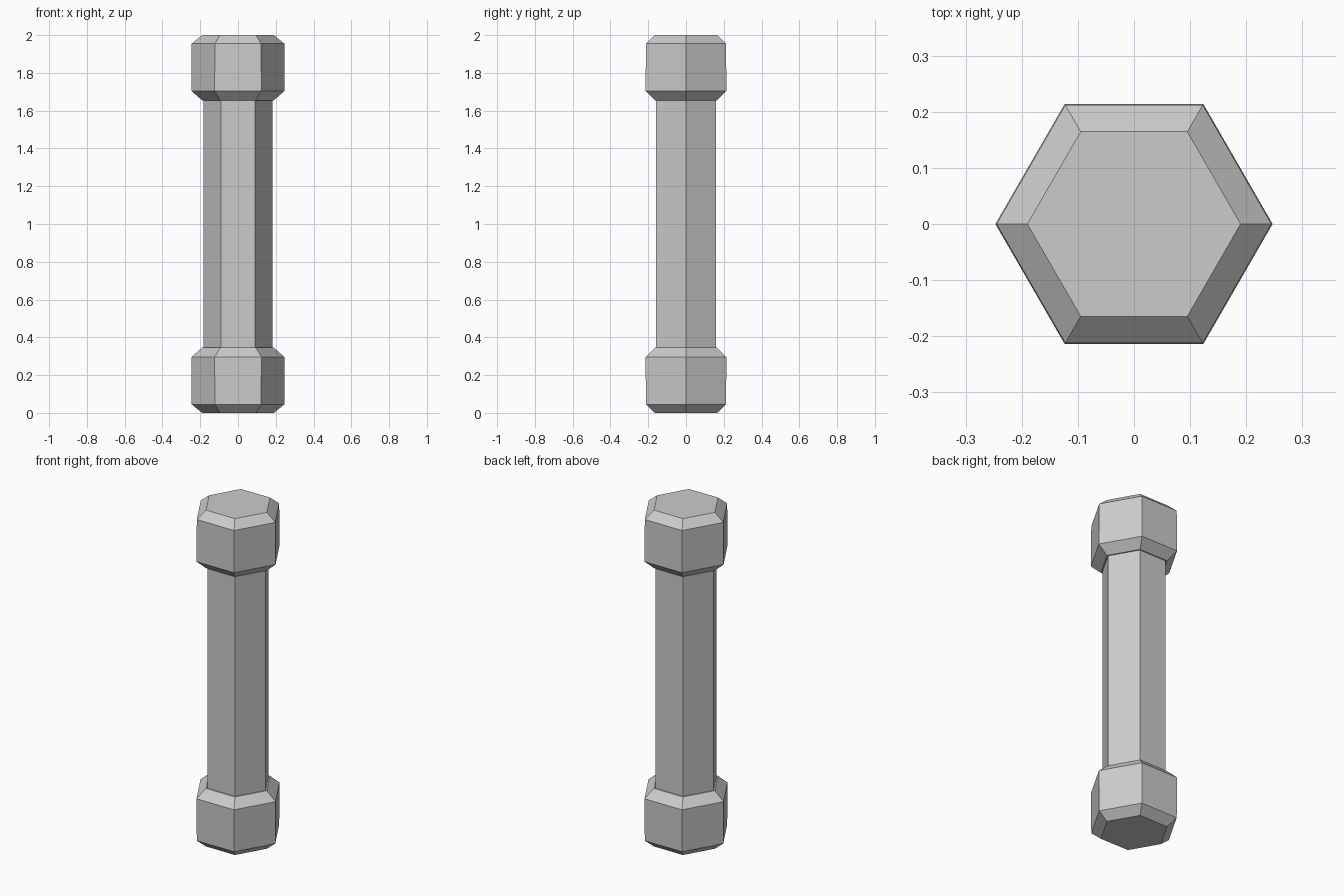
import bpy
import bmesh
from math import cos, sin, tau

if "Cube" in bpy.data.objects:
    bpy.data.objects.remove(bpy.data.objects["Cube"], do_unlink=True)

SIDES = 6
HEIGHT = 2.0

grey = bpy.data.materials.new("plain_grey")
grey.use_nodes = True
colour = (0.6, 0.6, 0.6, 1)
grey.diffuse_color = colour
grey.node_tree.nodes["Principled BSDF"].inputs["Base Color"].default_value = colour

# Lower half as (radius, height): chamfered cap, small ledge, shaft
lower = [(0.19, 0), (0.245, 0.045), (0.247, 0.295), (0.19, 0.345), (0.182, 0.345)]
profile = lower + [(r, HEIGHT - z) for r, z in reversed(lower)]


def hex_column(name, rings, material):
    """Skin six-sided rings from bottom to top and close both ends."""
    bm = bmesh.new()
    loops = [[bm.verts.new((r * cos(tau * i / SIDES), r * sin(tau * i / SIDES), z))
              for i in range(SIDES)] for r, z in rings]
    for low, high in zip(loops, loops[1:]):
        for i in range(SIDES):
            j = (i + 1) % SIDES
            bm.faces.new((low[i], low[j], high[j], high[i]))
    bm.faces.new(loops[0][::-1])
    bm.faces.new(loops[-1])
    mesh = bpy.data.meshes.new(name)
    bm.to_mesh(mesh)
    bm.free()
    mesh.materials.append(material)
    obj = bpy.data.objects.new(name, mesh)
    bpy.context.collection.objects.link(obj)
    return obj


# Hexagonal bar with a wide cap at each end
hex_column("capped_bar", profile, grey)
